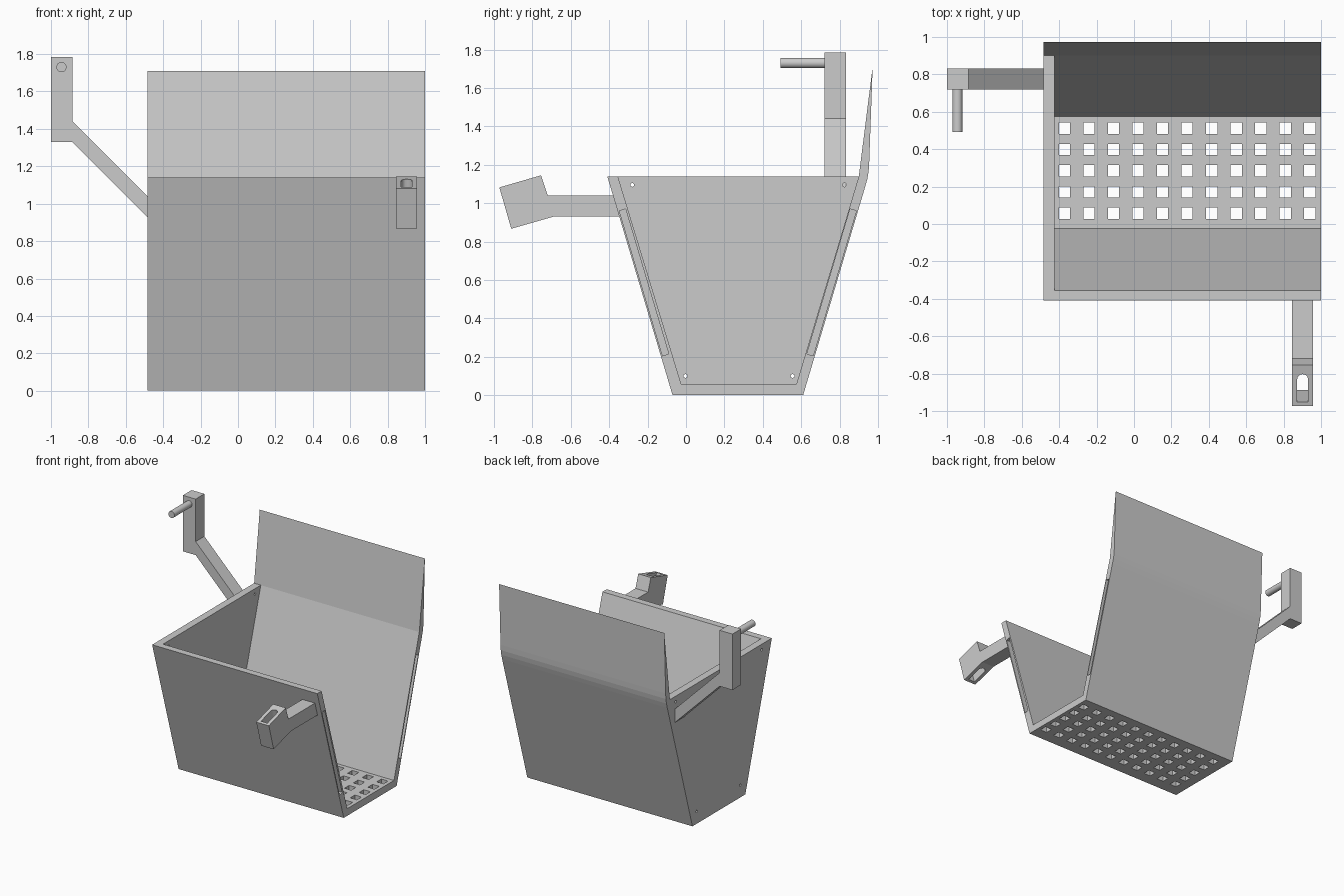
import bpy, bmesh, math
from mathutils import Vector

if "Cube" in bpy.data.objects:
    bpy.data.objects.remove(bpy.data.objects["Cube"], do_unlink=True)

grey = bpy.data.materials.new("plain grey")
grey.use_nodes = True
GREY = (0.6, 0.6, 0.6, 1)
grey.diffuse_color = GREY
grey.node_tree.nodes["Principled BSDF"].inputs["Base Color"].default_value = GREY


def add_prism(bm, points, start, offset):
    """Extrude an ordered outline, placed by start(u, v), along offset."""
    face = bm.faces.new([bm.verts.new(start(u, v)) for u, v in points])
    new = bmesh.ops.extrude_face_region(bm, geom=[face], use_keep_orig=True)
    verts = [g for g in new["geom"] if isinstance(g, bmesh.types.BMVert)]
    bmesh.ops.translate(bm, verts=verts, vec=offset)


def along_x(bm, points, x0, x1):
    add_prism(bm, points, lambda y, z: (x0, y, z), (x1 - x0, 0, 0))


def along_y(bm, points, y0, y1):
    add_prism(bm, points, lambda x, z: (x, y0, z), (0, y1 - y0, 0))


def along_z(bm, points, z0, z1):
    add_prism(bm, points, lambda x, y: (x, y, z0), (0, 0, z1 - z0))


def circle(u, v, r, n):
    return [(u + r * math.cos(math.tau * i / n), v + r * math.sin(math.tau * i / n))
            for i in range(n)]


def finish(bm, name):
    bmesh.ops.recalc_face_normals(bm, faces=bm.faces)
    mesh = bpy.data.meshes.new(name)
    bm.to_mesh(mesh)
    bm.free()
    mesh.materials.append(grey)
    ob = bpy.data.objects.new(name, mesh)
    bpy.context.collection.objects.link(ob)
    return ob


def select_only(ob):
    bpy.ops.object.select_all(action='DESELECT')
    ob.select_set(True)
    bpy.context.view_layer.objects.active = ob


def cut(ob, cutter):
    mod = ob.modifiers.new("cut", 'BOOLEAN')
    mod.operation, mod.solver, mod.object = 'DIFFERENCE', 'EXACT', cutter
    select_only(ob)
    bpy.ops.object.modifier_apply(modifier=mod.name)
    bpy.data.objects.remove(cutter, do_unlink=True)


X0, X1, WALL, RIM = -0.485, 1.0, 0.06, 1.14

# Basket body: tapered trough with a thin raised back flap
bm = bmesh.new()
along_x(bm, [(-0.41, RIM), (-0.07, 0), (0.61, 0), (0.933, 1.085), (0.944, 1.125),
             (0.951, 1.165), (0.954, 1.21), (0.972, 1.71), (0.90, RIM)], X0, X1)
basket = finish(bm, "basket")

# Hollow inside, open at one end
bm = bmesh.new()
along_x(bm, [(-0.355, RIM), (-0.025, 0.058), (0.575, 0.058), (0.90, RIM),
             (0.89, 1.3), (-0.37, 1.3)], X0 + WALL, X1 + 0.1)
cut(basket, finish(bm, "cavity_cutter"))

# Floor grid, screw holes in the end wall, grooves in the open wall edges
bm = bmesh.new()
h = 0.03
for i in range(11):
    for j in range(5):
        x, y = -0.372 + 0.1312 * i, 0.058 + 0.1135 * j
        along_z(bm, [(x - h, y - h), (x + h, y - h), (x + h, y + h), (x - h, y + h)],
                -0.05, 0.075)
for y, z in [(-0.28, 1.095), (0.825, 1.095), (-0.003, 0.1), (0.555, 0.1)]:
    along_x(bm, circle(y, z, 0.01, 12), X0 - 0.05, X0 + WALL + 0.02)
groove = [(-0.347, 0.96), (-0.315, 0.97), (-0.09, 0.215), (-0.122, 0.205)]
along_x(bm, groove, X1 - 0.06, X1 + 0.05)
along_x(bm, [(0.54 - y, z) for y, z in groove], X1 - 0.06, X1 + 0.05)
cut(basket, finish(bm, "hole_cutter"))

# Cranked arm on the closed end
bm = bmesh.new()
along_y(bm, [(-1, 1.785), (-0.885, 1.785), (-0.885, 1.44), (X0, 1.04),
             (X0, 0.93), (-0.885, 1.33), (-1, 1.33)], 0.72, 0.832)
finish(bm, "crank_arm")

# Round peg on the cranked arm
bm = bmesh.new()
along_y(bm, circle(-0.944, 1.73, 0.027, 32), 0.493, 0.72)
peg = finish(bm, "peg")
select_only(peg)
bpy.ops.object.shade_smooth_by_angle(angle=math.radians(30))

# Front bracket with a tilted head
bm = bmesh.new()
along_x(bm, [(-0.38, 1.04), (-0.72, 1.04), (-0.755, 1.145), (-0.972, 1.082),
             (-0.91, 0.867), (-0.69, 0.93), (-0.347, 0.93)], 0.845, 0.958)
bracket = finish(bm, "front_bracket")

# Slot through the head, square outside and round toward the basket
outer, inner = Vector((0, -0.972, 1.082)), Vector((0, -0.755, 1.145))
run = (inner - outer).normalized()
down = Vector((0, -run.z, run.y)) * -1
mid_x, r = 0.9015, 0.029
slot = [(-r, 0.022), (r, 0.022)]
slot += [(r * math.cos(math.pi * i / 12), 0.147 + r * math.sin(math.pi * i / 12))
         for i in range(13)]
bm = bmesh.new()
add_prism(bm, slot,
          lambda u, v: outer + run * v - down * 0.05 + Vector((mid_x + u, 0, 0)),
          down * 0.35)
cut(bracket, finish(bm, "slot_cutter"))
